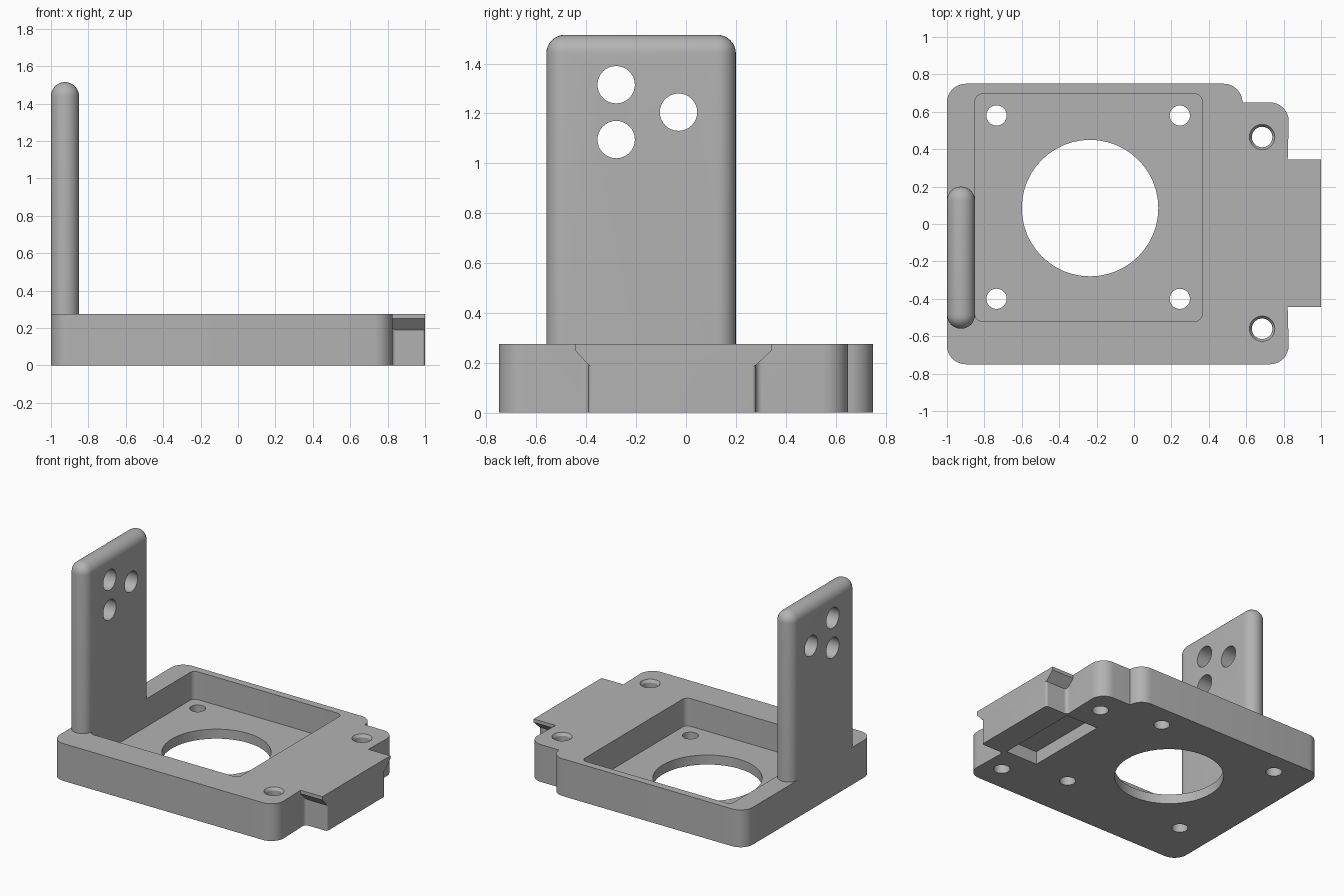
import bpy, bmesh, math
from mathutils import Vector, Matrix

old = bpy.data.objects.get("Cube")
if old:
    bpy.data.objects.remove(old, do_unlink=True)

GREY = (0.45, 0.45, 0.45, 1)
grey = bpy.data.materials.new("plain grey")
grey.use_nodes = True
grey.diffuse_color = GREY
grey.node_tree.nodes["Principled BSDF"].inputs["Base Color"].default_value = GREY

TOP, FLOOR = 0.275, 0.07


def finish(name, bm):
    bmesh.ops.recalc_face_normals(bm, faces=bm.faces)
    mesh = bpy.data.meshes.new(name)
    bm.to_mesh(mesh)
    bm.free()
    mesh.materials.append(grey)
    obj = bpy.data.objects.new(name, mesh)
    bpy.context.collection.objects.link(obj)
    return obj


def rounded(corners, steps=8):
    """Outline from (x, y, radius) corners, filleting convex and concave ones."""
    out = []
    for i, (x, y, r) in enumerate(corners):
        p = Vector((x, y))
        if r == 0:
            out.append(p)
            continue
        a = (Vector(corners[i - 1][:2]) - p).normalized()
        b = (Vector(corners[(i + 1) % len(corners)][:2]) - p).normalized()
        half = a.angle(b) / 2
        centre = p + (a + b).normalized() * (r / math.sin(half))
        start = p + a * (r / math.tan(half)) - centre
        end = p + b * (r / math.tan(half)) - centre
        turn = start.angle_signed(end)
        for k in range(steps + 1):
            out.append(centre + Matrix.Rotation(-turn * k / steps, 2) @ start)
    return out


def prism(name, outline, low, high, axis="z"):
    """Extrude an outline along z (points are x, y) or along x (points are y, z)."""
    bm = bmesh.new()
    place = (lambda p: (p[0], p[1], low)) if axis == "z" else (lambda p: (low, p[0], p[1]))
    face = bm.faces.new([bm.verts.new(place(p)) for p in outline])
    moved = bmesh.ops.extrude_face_region(bm, geom=[face])["geom"]
    shift = (0, 0, high - low) if axis == "z" else (high - low, 0, 0)
    bmesh.ops.translate(bm, vec=shift, verts=[v for v in moved if isinstance(v, bmesh.types.BMVert)])
    return finish(name, bm)


def rod(name, centre, r1, r2, depth, sides=32, along_x=False):
    bm = bmesh.new()
    turn = Matrix.Rotation(math.pi / 2, 4, "Y") if along_x else Matrix()
    bmesh.ops.create_cone(bm, cap_ends=True, segments=sides, radius1=r1, radius2=r2,
                          depth=depth, matrix=Matrix.Translation(centre) @ turn)
    return finish(name, bm)


def combine(target, tool, operation):
    mod = target.modifiers.new(operation.lower(), "BOOLEAN")
    mod.operation, mod.solver, mod.object = operation, "EXACT", tool
    bpy.context.view_layer.objects.active = target
    bpy.ops.object.modifier_apply(modifier=mod.name)
    bpy.data.objects.remove(tool, do_unlink=True)


def smooth(obj):
    bpy.ops.object.select_all(action="DESELECT")
    obj.select_set(True)
    bpy.context.view_layer.objects.active = obj
    bpy.ops.object.shade_smooth_by_angle(angle=math.radians(30))


# Base plate with stepped back edge and tongue on the left side
base = prism("base_plate", rounded([
    (-1, -0.75, 0.1), (0.83, -0.75, 0.1), (0.82, -0.39, 0.025),
    (1, -0.39, 0.015), (1, 0.28, 0.015), (0.82, 0.28, 0.025),
    (0.83, 0.65, 0.1), (0.58, 0.65, 0), (0.58, 0.75, 0.1), (-1, 0.75, 0.1)]), 0, TOP)

# Flared lip along the top of the tongue
lip = prism("tongue_lip", [(-0.39, 0.19), (0.28, 0.19), (0.345, 0.25), (0.345, TOP),
                           (-0.445, TOP), (-0.445, 0.25)], 0.75, 1, "x")
combine(base, lip, "UNION")

# Square pocket, and shallow recess on the underside
combine(base, prism("pocket", rounded([
    (-0.85, -0.52, 0.04), (0.365, -0.52, 0.04), (0.365, 0.695, 0.04), (-0.85, 0.695, 0.04)]),
    FLOOR, 0.5), "DIFFERENCE")
combine(base, prism("recess", [(0.55, -0.36), (0.81, -0.36), (0.81, 0.27), (0.55, 0.27)],
                    -0.1, 0.095), "DIFFERENCE")

# Round opening and four small holes in the pocket floor
combine(base, rod("opening", (-0.235, 0.085, 0), 0.365, 0.365, 0.4, 48), "DIFFERENCE")
for x in (-0.735, 0.245):
    for y in (-0.4, 0.58):
        combine(base, rod("floor_hole", (x, y, 0), 0.054, 0.054, 0.4), "DIFFERENCE")

# Bolt holes with a chamfered rim
for y in (-0.56, 0.465):
    combine(base, rod("bolt_hole", (0.685, y, 0.1), 0.055, 0.055, 0.6), "DIFFERENCE")
    combine(base, rod("rim", (0.685, y, TOP), 0.055, 0.081, 0.04), "DIFFERENCE")
smooth(base)

# Upright post, rounded on every edge but the foot
bm = bmesh.new()
bmesh.ops.create_cube(bm, size=1)
bmesh.ops.scale(bm, vec=(0.15, 0.76, 1.515 - TOP), verts=bm.verts)
bmesh.ops.translate(bm, vec=(-0.925, -0.18, (1.515 + TOP) / 2), verts=bm.verts)
edges = [e for e in bm.edges if max(v.co.z for v in e.verts) > 1]
bmesh.ops.bevel(bm, geom=edges, offset=0.0745, segments=8, profile=0.5, affect="EDGES")
post = finish("upright_post", bm)

# Three holes through the post
for y, z in ((-0.28, 1.315), (-0.28, 1.095), (-0.03, 1.205)):
    combine(post, rod("post_hole", (-0.925, y, z), 0.075, 0.075, 0.4, 32, True), "DIFFERENCE")
smooth(post)
